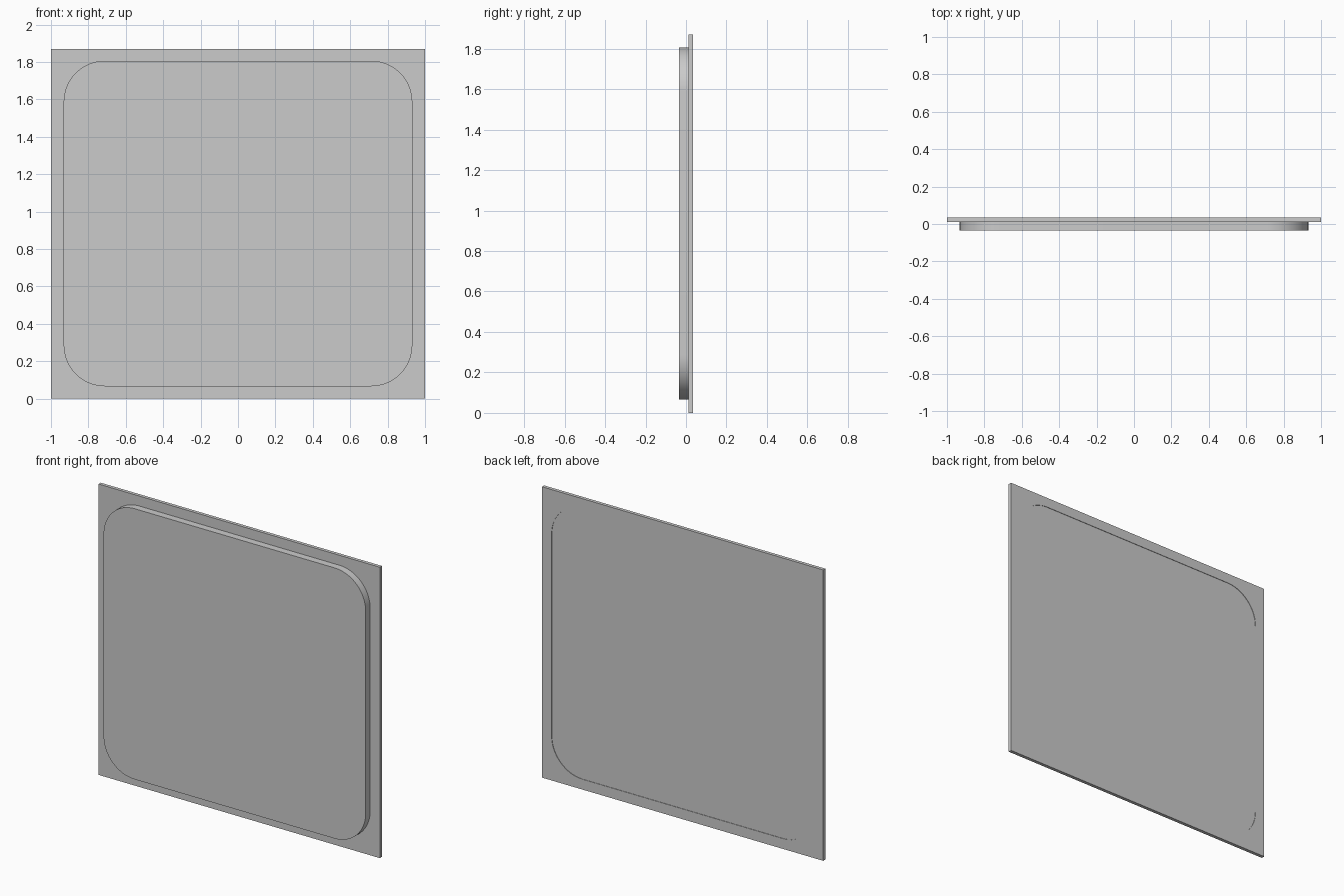
import bpy
from math import sin, cos, pi

if "Cube" in bpy.data.objects:
    bpy.data.objects.remove(bpy.data.objects["Cube"])

HEIGHT = 1.87


def rounded_rect(x, z0, z1, r, steps=16):
    # corner arcs, counter-clockwise from the upper right
    corners = [(x - r, z1 - r), (-x + r, z1 - r), (-x + r, z0 + r), (x - r, z0 + r)]
    pts = []
    for q, (cx, cz) in enumerate(corners):
        for i in range(steps + 1):
            a = pi / 2 * (q + i / steps)
            pts.append((cx + r * cos(a), cz + r * sin(a)))
    return pts


def slab(name, outlines, y0, y1):
    # filled flat outlines, extruded from y0 (front) to y1 (back)
    curve = bpy.data.curves.new(name, 'CURVE')
    curve.dimensions = '2D'
    curve.fill_mode = 'BOTH'
    curve.extrude = (y1 - y0) / 2
    for pts in outlines:
        spline = curve.splines.new('POLY')
        spline.points.add(len(pts) - 1)
        for p, (x, z) in zip(spline.points, pts):
            p.co = (x, z, 0, 1)
        spline.use_cyclic_u = True
    obj = bpy.data.objects.new(name, curve)
    bpy.context.collection.objects.link(obj)
    obj.rotation_euler.x = pi / 2
    obj.location.y = (y0 + y1) / 2
    bpy.ops.object.select_all(action='DESELECT')
    obj.select_set(True)
    bpy.context.view_layer.objects.active = obj
    bpy.ops.object.convert(target='MESH')
    bpy.ops.object.shade_smooth_by_angle(angle=pi / 6)


opening = rounded_rect(0.932, 0.066, 1.806, 0.22)
border = [(1, 0), (1, HEIGHT), (-1, HEIGHT), (-1, 0)]

# square frame plate with a rounded opening
slab("frame_plate", [border, opening], 0.012, 0.034)

# raised panel filling the opening, set slightly below the back face
slab("raised_panel", [opening], -0.034, 0.031)
